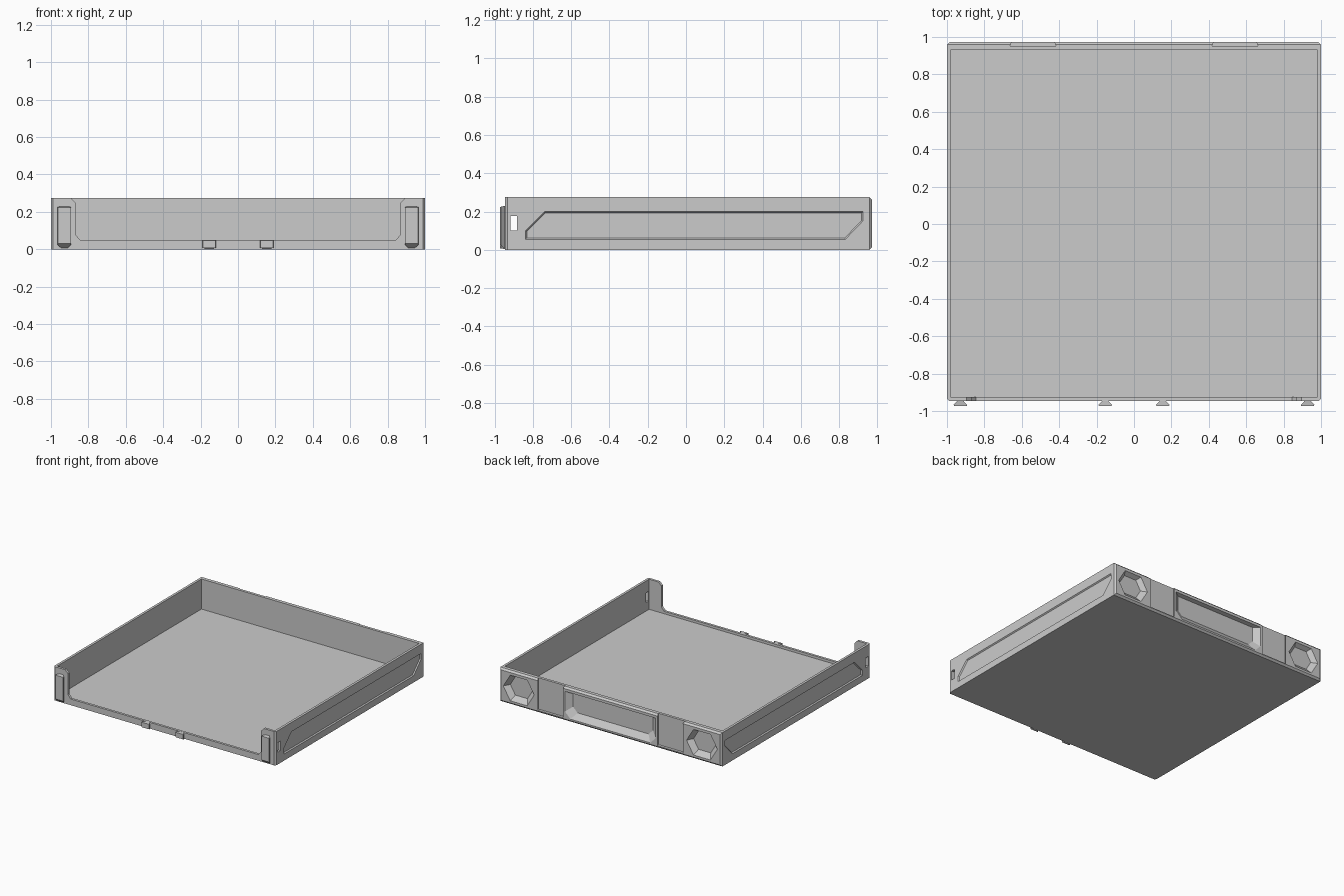
import bpy, bmesh

if "Cube" in bpy.data.objects:
    bpy.data.objects.remove(bpy.data.objects["Cube"])


def loft(name, a, b):
    """Solid between two matching 3D outlines."""
    bm = bmesh.new()
    va = [bm.verts.new(p) for p in a]
    vb = [bm.verts.new(p) for p in b]
    n = len(a)
    bm.faces.new(va)
    bm.faces.new(vb[::-1])
    for i in range(n):
        j = (i + 1) % n
        bm.faces.new((va[i], vb[i], vb[j], va[j]))
    bmesh.ops.recalc_face_normals(bm, faces=bm.faces)
    me = bpy.data.meshes.new(name)
    bm.to_mesh(me)
    bm.free()
    ob = bpy.data.objects.new(name, me)
    bpy.context.collection.objects.link(ob)
    return ob


def box(name, x0, x1, y0, y1, z0, z1):
    rect = [(x0, y0), (x1, y0), (x1, y1), (x0, y1)]
    return loft(name, [(x, y, z0) for x, y in rect], [(x, y, z1) for x, y in rect])


def cut(target, cutter):
    m = target.modifiers.new("cut", 'BOOLEAN')
    m.operation = 'DIFFERENCE'
    m.solver = 'EXACT'
    m.object = cutter
    bpy.context.view_layer.objects.active = target
    bpy.ops.object.modifier_apply(modifier=m.name)
    bpy.data.objects.remove(cutter, do_unlink=True)


FRONT, BACK, TOP = -0.945, 0.973, 0.275

# tray body: block with bevelled back face and front corners
tray = box("tray_body", -1, 1, FRONT, BACK, 0, TOP)
bm = bmesh.new()
bm.from_mesh(tray.data)
back = [e for e in bm.edges if all(v.co.y > 0.9 for v in e.verts)]
bmesh.ops.bevel(bm, geom=back, offset=0.014, segments=1, affect='EDGES')
front = [e for e in bm.edges if all(v.co.y < FRONT + 0.01 for v in e.verts)
         and abs(e.verts[0].co.z - e.verts[1].co.z) > 0.1]
bmesh.ops.bevel(bm, geom=front, offset=0.012, segments=1, affect='EDGES')
bm.to_mesh(tray.data)
bm.free()

# interior and low front opening with chamfered corners
cut(tray, box("inside_cutter", -0.98, 0.98, -0.925, 0.93, 0.03, 0.4))
half = [(0.845, 0.05), (0.87, 0.08), (0.87, 0.25), (0.895, 0.275), (0.895, 0.4)]
outline = half + [(-x, z) for x, z in reversed(half)]
cut(tray, loft("opening_cutter", [(x, -1.1, z) for x, z in outline],
               [(x, -0.91, z) for x, z in outline]))

# small through window in both side walls
cut(tray, box("window_cutter", -1.1, 1.1, -0.918, -0.883, 0.10, 0.178))

# recessed side panels
panel = [(-0.84, 0.053), (-0.84, 0.10), (-0.74, 0.2), (0.925, 0.2), (0.925, 0.15), (0.832, 0.053)]
inner = [(-0.832, 0.061), (-0.832, 0.097), (-0.737, 0.192), (0.917, 0.192), (0.917, 0.153), (0.829, 0.061)]
for s in (-1, 1):
    cut(tray, loft("panel_cutter", [(s * 1.001, y, z) for y, z in panel],
                   [(s * 0.991, y, z) for y, z in inner]))


def chamfered(x0, x1, z0, z1, c, y):
    """Rectangle on the back face with cut lower corners."""
    return [(x0, y, z0 + c), (x0 + c, y, z0), (x1 - c, y, z0),
            (x1, y, z0 + c), (x1, y, z1), (x0, y, z1)]


# back wall: middle pocket, corner pockets and dovetail slots
cut(tray, loft("pocket_cutter", chamfered(-0.41, 0.41, 0.025, 0.24, 0.05, BACK + 0.001),
               chamfered(-0.36, 0.36, 0.075, 0.235, 0.04, 0.938)))


def hexagon(cx, cz, rx, rz, y):
    k = 0.55
    return [(cx - rx, y, cz), (cx - rx * k, y, cz - rz), (cx + rx * k, y, cz - rz),
            (cx + rx, y, cz), (cx + rx * k, y, cz + rz), (cx - rx * k, y, cz + rz)]


for s in (-1, 1):
    cut(tray, loft("corner_pocket_cutter", hexagon(s * 0.825, 0.135, 0.14, 0.105, BACK + 0.001),
                   hexagon(s * 0.825, 0.145, 0.10, 0.075, 0.938)))
    slot = [(-0.113, BACK + 0.001), (0.113, BACK + 0.001), (0.123, 0.952), (-0.123, 0.952)]
    cx = s * 0.54
    cut(tray, loft("slot_cutter", [(cx + x, y, 0.02) for x, y in slot],
                   [(cx + x, y, 0.4) for x, y in slot]))


# front dovetail hooks
def hook(name, cx, top, slope, drop):
    prof = [(-0.018, -0.940), (-0.018, -0.948), (-0.036, -0.966), (-0.034, -0.973),
            (0.034, -0.973), (0.036, -0.966), (0.018, -0.948), (0.018, -0.940)]
    f = [min(1, max(0, (-0.945 - y) / 0.028)) for _, y in prof]
    loft(name, [(cx + x, y, 0.004 + slope * t) for (x, y), t in zip(prof, f)],
         [(cx + x, y, top - drop * t) for (x, y), t in zip(prof, f)])


for s, side in ((-1, "left"), (1, "right")):
    hook("tall_hook_" + side, s * 0.928, 0.23, 0.026, 0.006)
    hook("short_hook_" + side, s * 0.154, 0.05, 0.004, 0.002)
